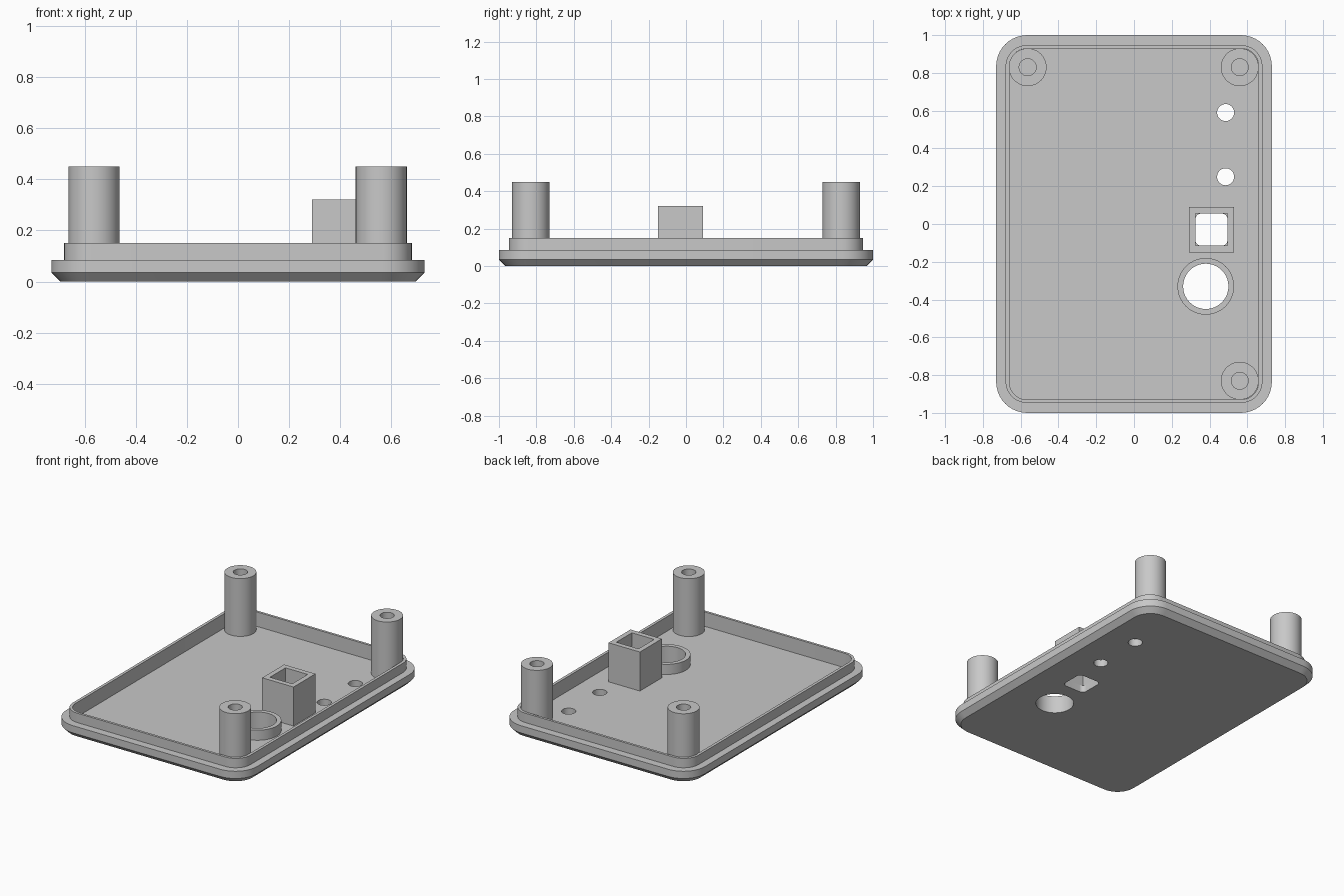
import bpy, bmesh, math

if "Cube" in bpy.data.objects:
    bpy.data.objects.remove(bpy.data.objects["Cube"])

FLOOR = 0.05

grey = bpy.data.materials.new("light_grey")
grey.diffuse_color = (0.58, 0.58, 0.58, 1)
grey.use_nodes = True
grey.node_tree.nodes["Principled BSDF"].inputs["Base Color"].default_value = grey.diffuse_color


def outline(hx, hy, r, seg):
    """Rounded rectangle with half sizes hx, hy; r = 0 gives sharp corners."""
    if r == 0:
        return [(hx, hy), (-hx, hy), (-hx, -hy), (hx, -hy)]
    pts = []
    for k, (sx, sy) in enumerate([(1, 1), (-1, 1), (-1, -1), (1, -1)]):
        for i in range(seg + 1):
            a = math.pi / 2 * (k + i / seg)
            pts.append((sx * (hx - r) + r * math.cos(a), sy * (hy - r) + r * math.sin(a)))
    return pts


def loft(name, levels, centre=(0, 0), seg=10, caps=True):
    """Skin a stack of outlines given as (z, half x, half y, corner radius)."""
    bm = bmesh.new()
    rings = [[bm.verts.new((x + centre[0], y + centre[1], z))
              for x, y in outline(hx, hy, r, seg)] for z, hx, hy, r in levels]
    for a, b in zip(rings, rings[1:]):
        n = len(a)
        for i in range(n):
            j = (i + 1) % n
            bm.faces.new((a[i], a[j], b[j], b[i]))
    if caps:
        bm.faces.new(rings[0][::-1])
        bm.faces.new(rings[-1])
    bmesh.ops.remove_doubles(bm, verts=bm.verts, dist=1e-5)
    me = bpy.data.meshes.new(name)
    bm.to_mesh(me)
    bm.free()
    me.materials.append(grey)
    ob = bpy.data.objects.new(name, me)
    bpy.context.collection.objects.link(ob)
    return ob


def smooth(ob):
    bpy.ops.object.select_all(action='DESELECT')
    bpy.context.view_layer.objects.active = ob
    ob.select_set(True)
    bpy.ops.object.shade_smooth_by_angle(angle=math.radians(30))


def tube(name, centre, z_top, r_out, r_in):
    """Round hollow boss rising from the floor."""
    ob = loft(name, [(z, r, r, r) for z, r in
                     ((FLOOR, r_out), (z_top, r_out), (z_top, r_in), (FLOOR, r_in))],
              centre, caps=False)
    smooth(ob)


# Tray: chamfered underside, stepped rim, thin lip and recessed floor
tray = loft("tray", [
    (0.0, 0.695, 0.965, 0.13),
    (0.035, 0.73, 1.0, 0.165),
    (0.085, 0.73, 1.0, 0.165),
    (0.085, 0.68, 0.947, 0.113),
    (0.15, 0.68, 0.947, 0.113),
    (0.15, 0.66, 0.93, 0.095),
    (FLOOR, 0.66, 0.93, 0.095)])

# Openings through the floor: two small holes, rounded square, large hole
holes = [((0.485, 0.59), 0.045, 0.045), ((0.485, 0.25), 0.045, 0.045),
         ((0.41, -0.03), 0.085, 0.03), ((0.38, -0.33), 0.12, 0.12)]
for centre, half, r in holes:
    cutter = loft("cutter", [(-0.1, half, half, r), (0.3, half, half, r)], centre)
    mod = tray.modifiers.new("opening", 'BOOLEAN')
    mod.operation = 'DIFFERENCE'
    mod.solver = 'EXACT'
    mod.object = cutter
    bpy.ops.object.select_all(action='DESELECT')
    bpy.context.view_layer.objects.active = tray
    tray.select_set(True)
    bpy.ops.object.modifier_apply(modifier=mod.name)
    bpy.data.objects.remove(cutter)
smooth(tray)

# Screw posts in three corners
for name, x, y in (("back_left_post", -0.563, 0.83), ("back_right_post", 0.56, 0.83),
                   ("front_right_post", 0.56, -0.83)):
    tube(name, (x, y), 0.45, 0.1, 0.045)

# Low collar around the large hole
tube("round_collar", (0.38, -0.33), 0.12, 0.15, 0.12)

# Square sleeve around the rounded opening
loft("square_sleeve", [(FLOOR, 0.12, 0.12, 0), (0.32, 0.12, 0.12, 0),
                       (0.32, 0.085, 0.085, 0), (FLOOR, 0.085, 0.085, 0)],
     (0.41, -0.03), caps=False)
